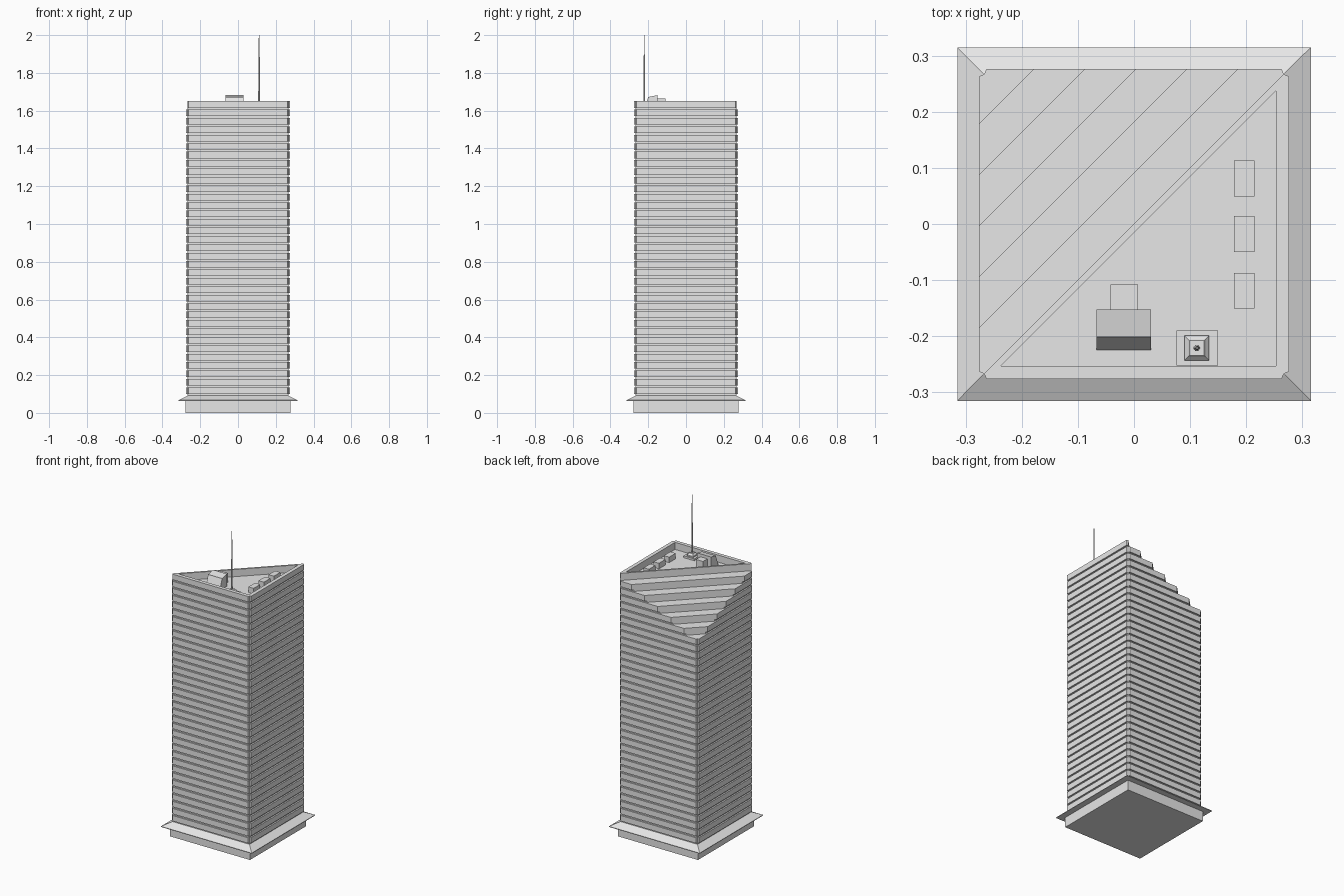
import bpy, bmesh, math
from mathutils import Vector

if "Cube" in bpy.data.objects:
    bpy.data.objects.remove(bpy.data.objects["Cube"])

mat = bpy.data.materials.new("pale_grey")
mat.diffuse_color = (0.8, 0.8, 0.8, 1)
mat.use_nodes = True
mat.node_tree.nodes["Principled BSDF"].inputs["Base Color"].default_value = mat.diffuse_color

BASE, TOP, FLOORS = 0.09, 1.65, 35
P = (TOP - BASE) / FLOORS          # storey height
GROOVE = 0.010                     # recessed joint below each panel
CORE, PANEL, END = 0.267, 0.276, 0.263


def finish(name, bm):
    bmesh.ops.recalc_face_normals(bm, faces=bm.faces)
    me = bpy.data.meshes.new(name)
    bm.to_mesh(me)
    bm.free()
    me.materials.append(mat)
    ob = bpy.data.objects.new(name, me)
    bpy.context.collection.objects.link(ob)
    return ob


def loft(loops):
    """Skin a stack of (outline, z) loops and cap both ends."""
    bm = bmesh.new()
    rows = [[bm.verts.new((x, y, z)) for x, y in pts] for pts, z in loops]
    n = len(rows[0])
    for a, b in zip(rows, rows[1:]):
        for i in range(n):
            j = (i + 1) % n
            bm.faces.new((a[i], a[j], b[j], b[i]))
    bm.faces.new(rows[0][::-1])
    bm.faces.new(rows[-1])
    return bm


def rect(x0, x1, y0, y1):
    return [(x0, y0), (x1, y0), (x1, y1), (x0, y1)]


def square(h, cx=0, cy=0):
    return rect(cx - h, cx + h, cy - h, cy + h)


def section(face):
    """Square plan with notched corners; face = distance of the facade."""
    pts = []
    for k in range(4):
        c, s = round(math.cos(k * math.pi / 2)), round(math.sin(k * math.pi / 2))
        for x, y in ((face, END), (CORE, CORE), (END, face)):
            pts.append((x * c - y * s, x * s + y * c))
    return pts


def storeys(first, last):
    loops = []
    for i in range(first, last):
        z = BASE + i * P
        loops += [(section(CORE), z), (section(CORE), z + GROOVE),
                  (section(PANEL), z + GROOVE), (section(PANEL), z + P)]
    return loft(loops)


# Plinth and sloping canopy
finish("plinth", loft([(square(0.278), 0), (square(0.278), 0.066)]))
finish("canopy", loft([(square(0.315), 0.063), (square(0.315), 0.067),
                       (square(0.268), BASE + 0.001)]))

# Full storeys
finish("tower_shaft", storeys(0, FLOORS - 6))

# Stepped storeys, each cut back diagonally from the back left corner
for k in range(6):
    floor = FLOORS - 1 - k
    bm = storeys(floor, floor + 1)
    cut = bmesh.ops.bisect_plane(
        bm, geom=bm.verts[:] + bm.edges[:] + bm.faces[:],
        plane_co=(0, 0.0908 * k + 0.0005, 0), plane_no=Vector((-1, 1, 0)).normalized(),
        clear_outer=True)
    edges = [e for e in cut["geom_cut"] if isinstance(e, bmesh.types.BMEdge)]
    bmesh.ops.holes_fill(bm, edges=edges, sides=0)
    step = finish("parapet" if k == 0 else "terrace_%d" % k, bm)
    if k == 0:
        parapet = step

# Hollow out the triangular roof
well = finish("roof_well_cutter", loft([
    ([(-0.237, -0.253), (0.253, -0.253), (0.253, 0.237)], z) for z in (1.55, 1.75)]))
well.hide_render = True
mod = parapet.modifiers.new("well", 'BOOLEAN')
mod.operation, mod.solver, mod.object = 'DIFFERENCE', 'EXACT', well
bpy.context.view_layer.objects.active = parapet
bpy.ops.object.modifier_apply(modifier="well")
bpy.data.objects.remove(well)

ROOF = TOP - P

# Plant room with sloping front and lid, and a lower annex
finish("plant_room", loft([(rect(-0.067, 0.03, -0.225, -0.152), ROOF),
                           (rect(-0.067, 0.03, -0.201, -0.152), 1.668)]))
bm = loft([(rect(-0.067, 0.03, -0.201, -0.152), 1.668),
           (rect(-0.067, 0.03, -0.201, -0.152), 1.682)])
for v in bm.verts:
    if v.co.z > 1.67 and v.co.y < -0.19:
        v.co.z = 1.672
finish("plant_room_lid", bm)
finish("plant_annex", loft([(rect(-0.042, 0.007, -0.152, -0.108), z) for z in (ROOF, 1.664)]))

# Row of roof vents
for i, y in enumerate((-0.119, -0.018, 0.081)):
    finish("roof_vent_%d" % (i + 1), loft([(rect(0.178, 0.215, y - 0.032, y + 0.032), z)
                                           for z in (ROOF, ROOF + 0.035)]))

# Mast on a stepped base
MX, MY = 0.112, -0.221
finish("mast_plate", loft([(rect(0.076, 0.15, -0.252, -0.19), z) for z in (ROOF, ROOF + 0.012)]))
finish("mast_base", loft([(square(0.022, MX, MY), ROOF + 0.012), (square(0.022, MX, MY), ROOF + 0.02),
                          (square(0.016, MX, MY), ROOF + 0.026), (square(0.013, MX, MY), ROOF + 0.03)]))


def ring(r):
    return [(MX + r * math.cos(a * math.pi / 3), MY + r * math.sin(a * math.pi / 3)) for a in range(6)]


finish("mast", loft([(ring(0.006), ROOF + 0.03), (ring(0.005), 1.68), (ring(0.004), 1.8),
                     (ring(0.002), 2.0)]))
